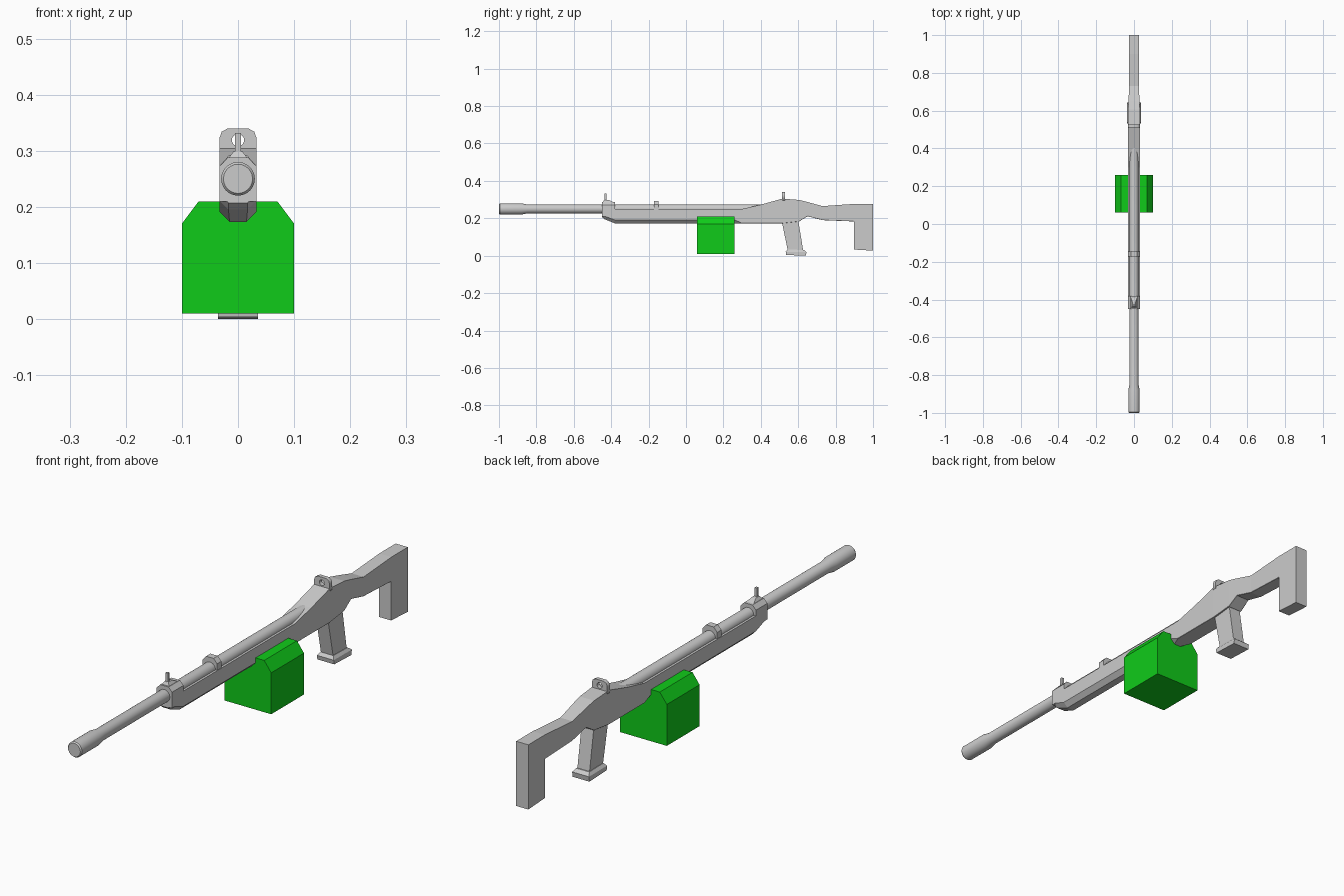
import bpy, bmesh, math

if "Cube" in bpy.data.objects:
    bpy.data.objects.remove(bpy.data.objects["Cube"])


def finish(bm, name, smooth=False):
    bmesh.ops.recalc_face_normals(bm, faces=bm.faces)
    me = bpy.data.meshes.new(name)
    bm.to_mesh(me)
    bm.free()
    ob = bpy.data.objects.new(name, me)
    bpy.context.collection.objects.link(ob)
    if smooth:
        bpy.ops.object.select_all(action='DESELECT')
        ob.select_set(True)
        bpy.context.view_layer.objects.active = ob
        bpy.ops.object.shade_smooth_by_angle(angle=math.radians(30))
    return ob


def loft(name, rings, smooth=False):
    """Skin a list of equal-length point rings and cap both ends."""
    bm = bmesh.new()
    vs = [[bm.verts.new(p) for p in r] for r in rings]
    n = len(vs[0])
    for a, b in zip(vs, vs[1:]):
        for i in range(n):
            j = (i + 1) % n
            bm.faces.new((a[i], a[j], b[j], b[i]))
    bm.faces.new(vs[0])
    bm.faces.new(vs[-1])
    return finish(bm, name, smooth)


def prism_x(name, yz, w):
    """Side profile given width across x."""
    return loft(name, [[(x, y, z) for y, z in yz] for x in (-w, w)])


def prism_y(name, half, y0, y1):
    """Mirrored front profile (right half, top to bottom) given depth in y."""
    xz = half + [(-x, z) for x, z in reversed(half)]
    return loft(name, [[(x, y, z) for x, z in xz] for y in (y0, y1)])


def tube(name, profile, z, sides=24):
    """Round part along y from (y, radius) pairs."""
    turn = [2 * math.pi * i / sides for i in range(sides)]
    return loft(name, [[(r * math.cos(a), y, z + r * math.sin(a)) for a in turn]
                       for y, r in profile], True)


# Body: y, bottom, top, half width, chamfer
stations = [
    (-0.45, 0.207, 0.25, 0.033, 0.016), (-0.435, 0.195, 0.25, 0.033, 0.016),
    (-0.38, 0.173, 0.25, 0.033, 0.018), (0.26, 0.173, 0.25, 0.033, 0.018),
    (0.30, 0.173, 0.25, 0.033, 0.001), (0.40, 0.173, 0.273, 0.033, 0.001),
    (0.515, 0.173, 0.305, 0.033, 0.001), (0.605, 0.183, 0.298, 0.031, 0.001),
    (0.65, 0.211, 0.287, 0.029, 0.001), (0.73, 0.190, 0.265, 0.026, 0.001),
    (0.90, 0.183, 0.277, 0.026, 0.001), (1.0, 0.18, 0.277, 0.026, 0.001)]
rings = []
for y, b, t, w, c in stations:
    half = [(w, t), (w, b + c), (w - c, b)]
    rings.append([(x, y, z) for x, z in half + [(-x, z) for x, z in reversed(half)]])
loft("stock_body", rings)
prism_x("butt", [(0.897, 0.20), (1.0, 0.20), (1.0, 0.027), (0.897, 0.033)], 0.026)

# Pistol grip and its foot
prism_x("grip", [(0.513, 0.178), (0.545, 0.025), (0.627, 0.025), (0.60, 0.19)], 0.026)
foot = [(0.536, 0.641, 0.004, 0.0, 0.036), (0.533, 0.644, 0.021, 0.02, 0.036),
        (0.544, 0.63, 0.033, 0.031, 0.028)]
loft("grip_foot", [[(-w, a, z0), (w, a, z0), (w, b, z1), (-w, b, z1)]
                   for a, b, z0, z1, w in foot])

# Barrel with flared muzzle
tube("barrel", [(-1.0, 0.026), (-0.995, 0.030), (-0.88, 0.030), (-0.85, 0.024),
                (0.42, 0.024)], 0.25)

# Front block, post and barrel band
prism_y("front_block", [(0.018, 0.288), (0.033, 0.272), (0.033, 0.21)], -0.45, -0.38)
loft("front_sight_base", [[(-w, a, z), (w, a, z), (w, b, z), (-w, b, z)]
     for w, a, b, z in ((0.018, -0.445, -0.385, 0.285), (0.008, -0.437, -0.415, 0.299))])
prism_y("front_sight_post", [(0.005, 0.332), (0.005, 0.28)], -0.436, -0.426)
prism_y("barrel_band", [(0.016, 0.292), (0.031, 0.275), (0.031, 0.24)], -0.172, -0.146)

# Rear sight plate with a round aperture
cu = bpy.data.curves.new("rear_sight", 'CURVE')
cu.dimensions = '2D'
cu.fill_mode = 'BOTH'
cu.extrude = 0.008
outer = [(0.033, 0.295), (0.033, 0.323), (0.029, 0.334), (0.018, 0.34)]
outer += [(-x, z) for x, z in reversed(outer)]
hole = [(0.011 * math.cos(i * math.pi / 8), 0.319 + 0.011 * math.sin(i * math.pi / 8))
        for i in range(16)]
for pts in (outer, hole):
    sp = cu.splines.new('POLY')
    sp.points.add(len(pts) - 1)
    for p, (x, z) in zip(sp.points, pts):
        p.co = (x, z, 0, 1)
    sp.use_cyclic_u = True
sight = bpy.data.objects.new("rear_sight", cu)
bpy.context.collection.objects.link(sight)
sight.rotation_euler.x = math.pi / 2
sight.location.y = 0.52
bpy.ops.object.select_all(action='DESELECT')
sight.select_set(True)
bpy.context.view_layer.objects.active = sight
bpy.ops.object.convert(target='MESH')

# Green ammunition box
box = prism_y("ammo_box", [(0.07, 0.21), (0.10, 0.17), (0.10, 0.01)], 0.06, 0.26)
green = bpy.data.materials.new("green")
green.diffuse_color = (0.005, 0.60, 0.01, 1)
green.use_nodes = True
green.node_tree.nodes["Principled BSDF"].inputs["Base Color"].default_value = green.diffuse_color
box.data.materials.append(green)
